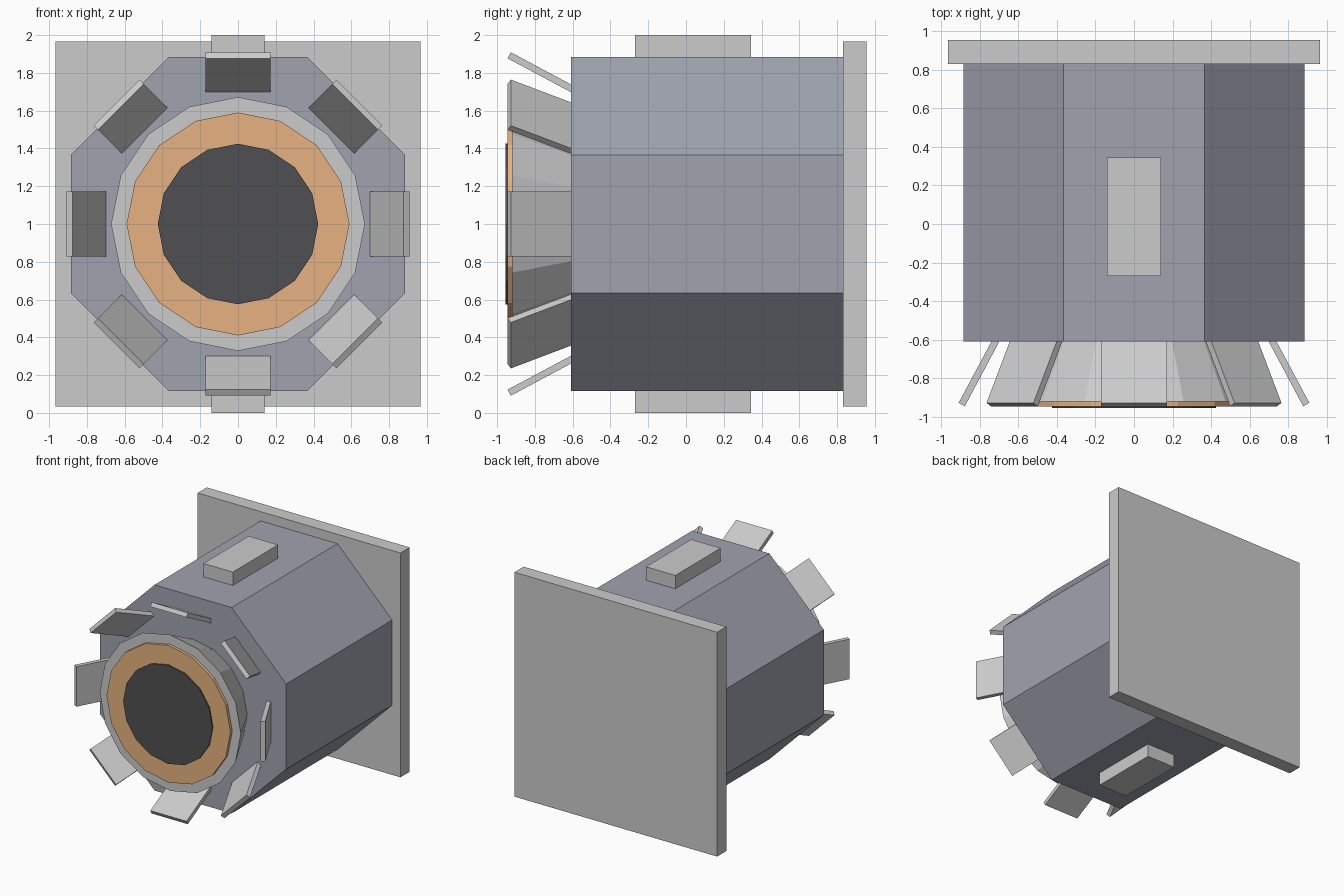
import bpy
from math import pi, sin, cos
from mathutils import Matrix

if "Cube" in bpy.data.objects:
    bpy.data.objects.remove(bpy.data.objects["Cube"])

CZ = 1.0  # height of the central axis


def paint(obj, name, rgb):
    mat = bpy.data.materials.get(name) or bpy.data.materials.new(name)
    mat.diffuse_color = (*rgb, 1)
    mat.use_nodes = True
    mat.node_tree.nodes["Principled BSDF"].inputs["Base Color"].default_value = mat.diffuse_color
    obj.data.materials.append(mat)


def make_mesh(name, verts, faces):
    mesh = bpy.data.meshes.new(name)
    mesh.from_pydata(verts, [], faces)
    obj = bpy.data.objects.new(name, mesh)
    bpy.context.collection.objects.link(obj)
    return obj


def prism(name, sides, r_front, r_back, y_front, y_back, turn=0.0):
    """Solid of revolution along y with flat caps."""
    verts = []
    for r, y in ((r_front, y_front), (r_back, y_back)):
        for i in range(sides):
            a = turn + 2 * pi * i / sides
            verts.append((r * sin(a), y, CZ + r * cos(a)))
    n = sides
    faces = [(i, i + n, (i + 1) % n + n, (i + 1) % n) for i in range(n)]
    faces += [tuple(range(n)), tuple(reversed(range(n, 2 * n)))]
    return make_mesh(name, verts, faces)


def box(name, lo, hi):
    size = [b - a for a, b in zip(lo, hi)]
    mid = [(a + b) / 2 for a, b in zip(lo, hi)]
    bpy.ops.mesh.primitive_cube_add(size=1)
    obj = bpy.context.object
    obj.name = name
    obj.data.transform(Matrix.Translation(mid) @ Matrix.Diagonal((*size, 1)))
    return obj


# Octagonal housing
body = prism("housing", 8, 0.885 / cos(pi / 8), 0.885 / cos(pi / 8), -0.61, 0.835, pi / 8)
paint(body, "dark_steel", (0.35, 0.37, 0.43))

# Square mounting plate at the back
box("back_plate", (-0.965, 0.83, CZ - 0.965), (0.965, 0.955, CZ + 0.965))

# Raised blocks on top and underside
box("top_block", (-0.14, -0.27, 1.86), (0.14, 0.345, 2.0))
box("bottom_block", (-0.14, -0.27, 0.0), (0.14, 0.345, 0.14))

# Flared nozzle with copper ring and dark centre
prism("nozzle", 16, 0.672, 0.51, -0.92, -0.60)
ring = prism("copper_ring", 16, 0.59, 0.59, -0.945, -0.915)
paint(ring, "copper", (0.8, 0.45, 0.22))
core = prism("dark_core", 16, 0.425, 0.425, -0.955, -0.94)
paint(core, "black", (0.08, 0.08, 0.085))

# Eight splayed flaps: (y, radius) side profile, extruded across the width
profile = [(-0.945, 0.877), (-0.927, 0.909), (-0.60, 0.734), (-0.60, 0.693)]
for k in range(8):
    a = k * pi / 4
    verts = [(w * cos(a) + r * sin(a), y, CZ + r * cos(a) - w * sin(a))
             for w in (-0.172, 0.172) for y, r in profile]
    faces = [(0, 1, 2, 3), (7, 6, 5, 4)]
    faces += [(i, i + 4, (i + 1) % 4 + 4, (i + 1) % 4) for i in range(4)]
    make_mesh(f"flap_{k + 1}", verts, faces)
